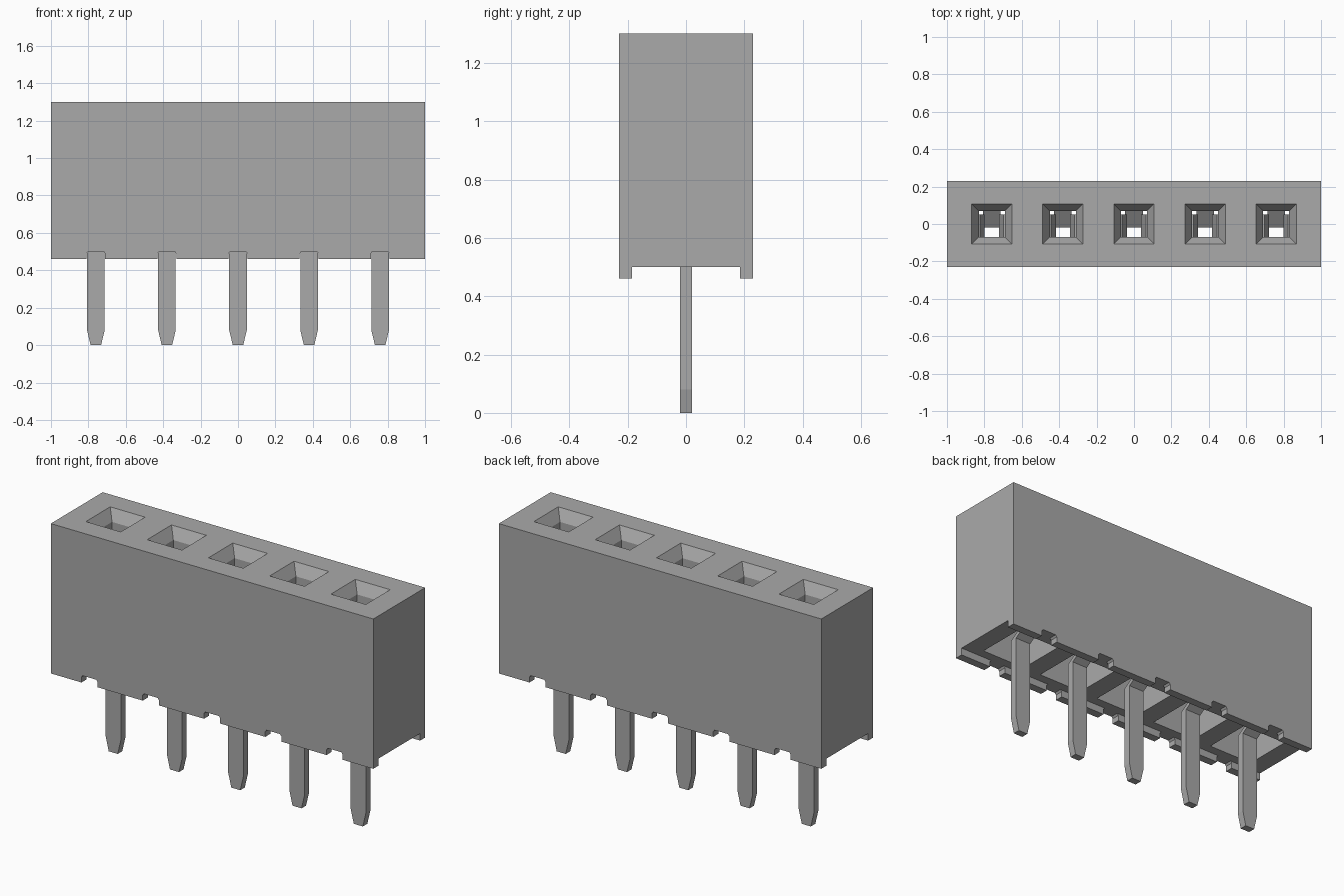
import bpy, bmesh
from mathutils import Vector

if "Cube" in bpy.data.objects:
    bpy.data.objects.remove(bpy.data.objects["Cube"])

PITCH = 0.38
CENTRES = [PITCH * i for i in range(-2, 3)]

grey = bpy.data.materials.new("plain grey")
grey.use_nodes = True
COLOUR = (0.4, 0.4, 0.4, 1)
grey.diffuse_color = COLOUR
grey.node_tree.nodes["Principled BSDF"].inputs["Base Color"].default_value = COLOUR


def loft(bm, rings):
    """Skin a closed solid through rings of matching points."""
    loops = [[bm.verts.new(p) for p in ring] for ring in rings]
    n = len(loops[0])
    for a, b in zip(loops, loops[1:]):
        for i in range(n):
            j = (i + 1) % n
            bm.faces.new((a[i], a[j], b[j], b[i]))
    bm.faces.new(loops[0][::-1])
    bm.faces.new(loops[-1])


def rect(x, y, z, hx, hy):
    return [(x - hx, y - hy, z), (x + hx, y - hy, z),
            (x + hx, y + hy, z), (x - hx, y + hy, z)]


def finish(name, bm):
    bmesh.ops.recalc_face_normals(bm, faces=bm.faces)
    mesh = bpy.data.meshes.new(name)
    bm.to_mesh(mesh)
    bm.free()
    mesh.materials.append(grey)
    obj = bpy.data.objects.new(name, mesh)
    bpy.context.collection.objects.link(obj)
    return obj


# Housing block
bm = bmesh.new()
loft(bm, [rect(0, 0, 0.46, 1, 0.23), rect(0, 0, 1.3, 1, 0.23)])
housing = finish("housing", bm)

# Channel that leaves two rails under the housing
bm = bmesh.new()
loft(bm, [rect(0, 0, 0.4, 1.1, 0.185), rect(0, 0, 0.5, 1.1, 0.185)])
channel = finish("channel_cutter", bm)

# Chamfered notches through both rails
bm = bmesh.new()
notch = [(-0.05, 0.4), (0.05, 0.4), (0.05, 0.49), (0.042, 0.5), (-0.042, 0.5), (-0.05, 0.49)]
for x in CENTRES:
    loft(bm, [[(x + px, y, pz) for px, pz in notch] for y in (-0.3, 0.3)])
notches = finish("notch_cutter", bm)

# Sockets: wide chamber, narrow neck, flared mouth
bm = bmesh.new()
socket = [(0.48, 0.135), (1.17, 0.135), (1.17, 0.07), (1.24, 0.07), (1.3, 0.108), (1.32, 0.108)]
for x in CENTRES:
    loft(bm, [rect(x, 0, z, h, h) for z, h in socket])
sockets = finish("socket_cutter", bm)

cutters = [channel, notches, sockets]
for cutter in cutters:
    cutter.hide_render = True
    mod = housing.modifiers.new(cutter.name, "BOOLEAN")
    mod.operation = "DIFFERENCE"
    mod.solver = "EXACT"
    mod.object = cutter

# Bake the cuts and drop the cutters
graph = bpy.context.evaluated_depsgraph_get()
baked = bpy.data.meshes.new_from_object(housing.evaluated_get(graph))
housing.modifiers.clear()
housing.data = baked
for cutter in cutters:
    bpy.data.objects.remove(cutter)

# Contacts: tapered pin, bent shoulder, back plate and two spring arms
for number, x in enumerate(CENTRES, 1):
    bm = bmesh.new()
    path = [(0, 0, 0.028), (0, 0.08, 0.047), (0, 0.54, 0.047),
            (0.105, 0.61, 0.047), (0.105, 0.66, 0.1), (0.105, 0.9, 0.1)]
    loft(bm, [rect(x, y, z, hx, 0.02) for y, z, hx in path])
    finish(f"pin_{number}", bm)

    bm = bmesh.new()
    arm = [(0.66, 0.115), (0.85, 0.115), (1.06, 0.05), (1.13, 0.075)]
    for side in (-1, 1):
        loft(bm, [rect(x + side * off, -0.015, z, 0.012, 0.065) for z, off in arm])
        loft(bm, [rect(x + side * 0.115, 0.06, z, 0.012, 0.06) for z in (0.68, 0.84)])
    finish(f"spring_arms_{number}", bm)
